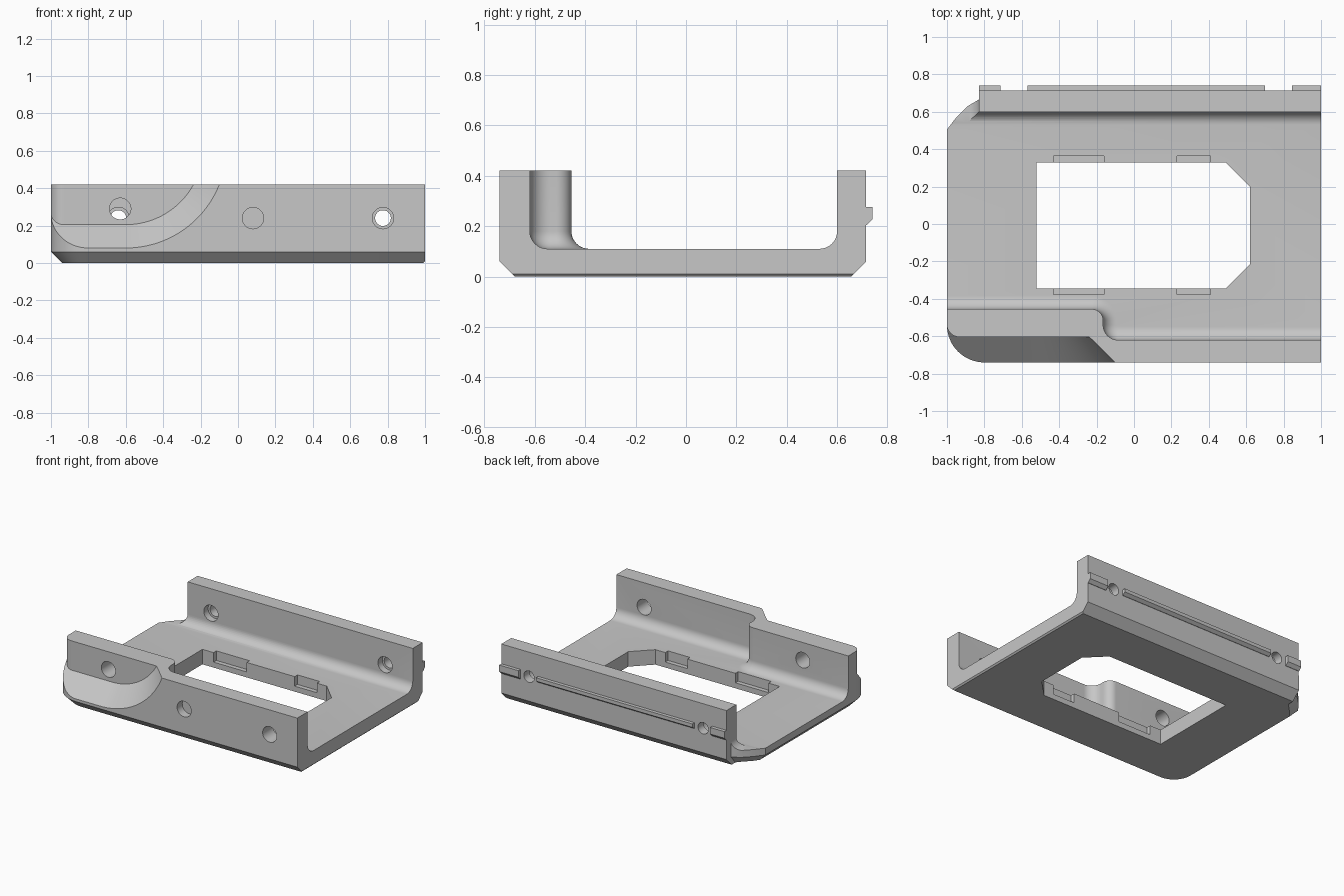
import bpy, bmesh
from math import sin, cos, pi, radians
from mathutils import Vector

cube = bpy.data.objects.get("Cube")
if cube:
    bpy.data.objects.remove(cube, do_unlink=True)

grey = bpy.data.materials.new("plain grey")
grey.use_nodes = True
grey.diffuse_color = (0.57, 0.57, 0.57, 1)
grey.node_tree.nodes["Principled BSDF"].inputs["Base Color"].default_value = grey.diffuse_color


def loft(name, rings):
    """Closed solid through rings of equal length."""
    bm = bmesh.new()
    rows = [[bm.verts.new(p) for p in ring] for ring in rings]
    n = len(rows[0])
    for a, b in zip(rows, rows[1:]):
        for i in range(n):
            j = (i + 1) % n
            bm.faces.new((a[i], a[j], b[j], b[i]))
    bm.faces.new(rows[0])
    bm.faces.new(rows[-1])
    bmesh.ops.recalc_face_normals(bm, faces=bm.faces)
    mesh = bpy.data.meshes.new(name)
    bm.to_mesh(mesh)
    bm.free()
    mesh.materials.append(grey)
    obj = bpy.data.objects.new(name, mesh)
    bpy.context.collection.objects.link(obj)
    return obj


def prism(name, pts, lo, hi, axis):
    """Extrude a 2D outline along one axis."""
    def place(p, h):
        q = list(p)
        q.insert(axis, h)
        return q
    return loft(name, [[place(p, h) for p in pts] for h in (lo, hi)])


def arc(cx, cy, r, a0, a1, n=12):
    return [(cx + r * cos(radians(a0 + (a1 - a0) * i / n)),
             cy + r * sin(radians(a0 + (a1 - a0) * i / n))) for i in range(n + 1)]


def rect(x0, x1, y0, y1):
    return [(x0, y0), (x1, y0), (x1, y1), (x0, y1)]


def carve(target, cutter):
    cutter.hide_render = True
    mod = target.modifiers.new("cut", 'BOOLEAN')
    mod.operation = 'DIFFERENCE'
    mod.solver = 'EXACT'
    mod.object = cutter
    bpy.context.view_layer.objects.active = target
    bpy.ops.object.modifier_apply(modifier=mod.name)
    bpy.data.objects.remove(cutter, do_unlink=True)


def hole(x, z, r, y0, y1):
    carve(body, prism("hole_cutter", arc(x, z, r, 0, 352.5, 47), y0, y1, 1))


# Solid block with a chamfered underside and trimmed corners
C = 0.06


def outline(c):
    d = c * 0.7
    return ([(1, -0.74 + c), (1, 0.715 - c), (-0.83, 0.715 - c), (-0.83, 0.665 - c * 0.9),
             (-0.89 + d, 0.63 - d), (-0.95 + d, 0.57 - d), (-1 + c, 0.505 - d * 0.5)]
            + arc(-0.8, -0.54, 0.2 - c, 180, 270, 16))


body = loft("bracket_body", [[(x, y, z) for x, y in outline(c)]
                             for z, c in ((0, C), (C, 0), (0.42, 0))])

# Channel between the walls, with a filleted floor and an S-shaped step
R, FLOOR = 0.07, 0.11


def channel(d):
    step = arc(-0.225, -0.515, 0.06 + d, 90, 0) + arc(-0.085, -0.54, 0.08 - d, 180, 270)
    return [(-1.2, -0.455 + d)] + step + [(1.2, -0.62 + d), (1.2, 0.6 - d), (-1.2, 0.6 - d)]


levels = [(0.6, 0)] + [(FLOOR + R - R * sin(i * pi / 20), R - R * cos(i * pi / 20))
                       for i in range(11)]
carve(body, loft("channel_cutter", [[(x, y, z) for x, y in channel(d)] for z, d in levels]))

# Shortened end of the back wall, flared into the floor
flare = arc(-0.899, FLOOR + R + 0.001, R, -90, 0, 10)
carve(body, prism("wall_end_cutter", flare + [(-0.829, 0.6), (-1.2, 0.6), (-1.2, FLOOR + 0.001)],
                  0.5, 0.9, 1))

# Scooped recess on the front of the thick wall section
ZC = 0.618


def scoop(y):
    r = 0.413 + (-0.605 - y) * 0.926
    pts = [(-1.2, ZC - r)] + arc(-0.6, ZC, r, -90, 0, 32) + [(-0.6 + r, 0.8), (-1.2, 0.8)]
    return [(x, y, z) for x, z in pts]


scoop_cutter = loft("scoop_cutter", [scoop(-0.8), scoop(-0.5)])
keep = arc(-0.93, -0.534, 0.071, 180, 270) + [(0.4, -0.605), (0.4, -0.3), (-1.001, -0.3)]
carve(scoop_cutter, prism("scoop_keep", keep, -0.2, 1, 2))
carve(body, scoop_cutter)

# Floor window with two clipped corners and shallow edge pockets
window = [(-0.52, -0.345), (0.49, -0.345), (0.62, -0.215), (0.62, 0.2), (0.49, 0.33), (-0.52, 0.33)]
carve(body, prism("window_cutter", window, -0.1, 0.3, 2))
for x0, x1 in ((-0.43, -0.16), (0.23, 0.41)):
    for y0, y1 in ((0.3, 0.363), (-0.377, -0.3)):
        carve(body, prism("pocket_cutter", rect(x0, x1, y0, y1), 0.04, 0.2, 2))

# Screw holes: through the front wall, one blind, two counterbored in the back wall
hole(-0.63, 0.29, 0.057, -0.9, -0.3)
hole(0.08, 0.24, 0.057, -0.9, -0.68)
hole(0.775, 0.24, 0.057, -0.9, -0.5)
for x in (-0.64, 0.775):
    hole(x, 0.24, 0.042, 0.5, 0.9)
    hole(x, 0.24, 0.058, 0.5, 0.65)

# Fine edge break at the open end
carve(body, prism("edge_cutter", [(0.98, -0.01), (1.02, -0.01), (1.02, 0.03)], -1, 1, 1))

# Guide rails on the back wall
parts = [body]
for name, x0, x1, low, high in (("right_rail", -0.83, -0.715, 0.205, 0.275),
                                ("middle_rail", -0.57, 0.7, 0.22, 0.262),
                                ("left_rail", 0.845, 1, 0.205, 0.275)):
    lip = min(0.022, (high - low) * 0.4)
    profile = [(0.71, low), (0.718, low), (0.74, low + lip), (0.74, high), (0.71, high)]
    parts.append(prism(name, profile, x0, x1, 0))

# Smooth fillets, sharp edges
bpy.ops.object.select_all(action='DESELECT')
for obj in parts:
    obj.select_set(True)
bpy.context.view_layer.objects.active = body
bpy.ops.object.shade_smooth_by_angle(angle=radians(25))
